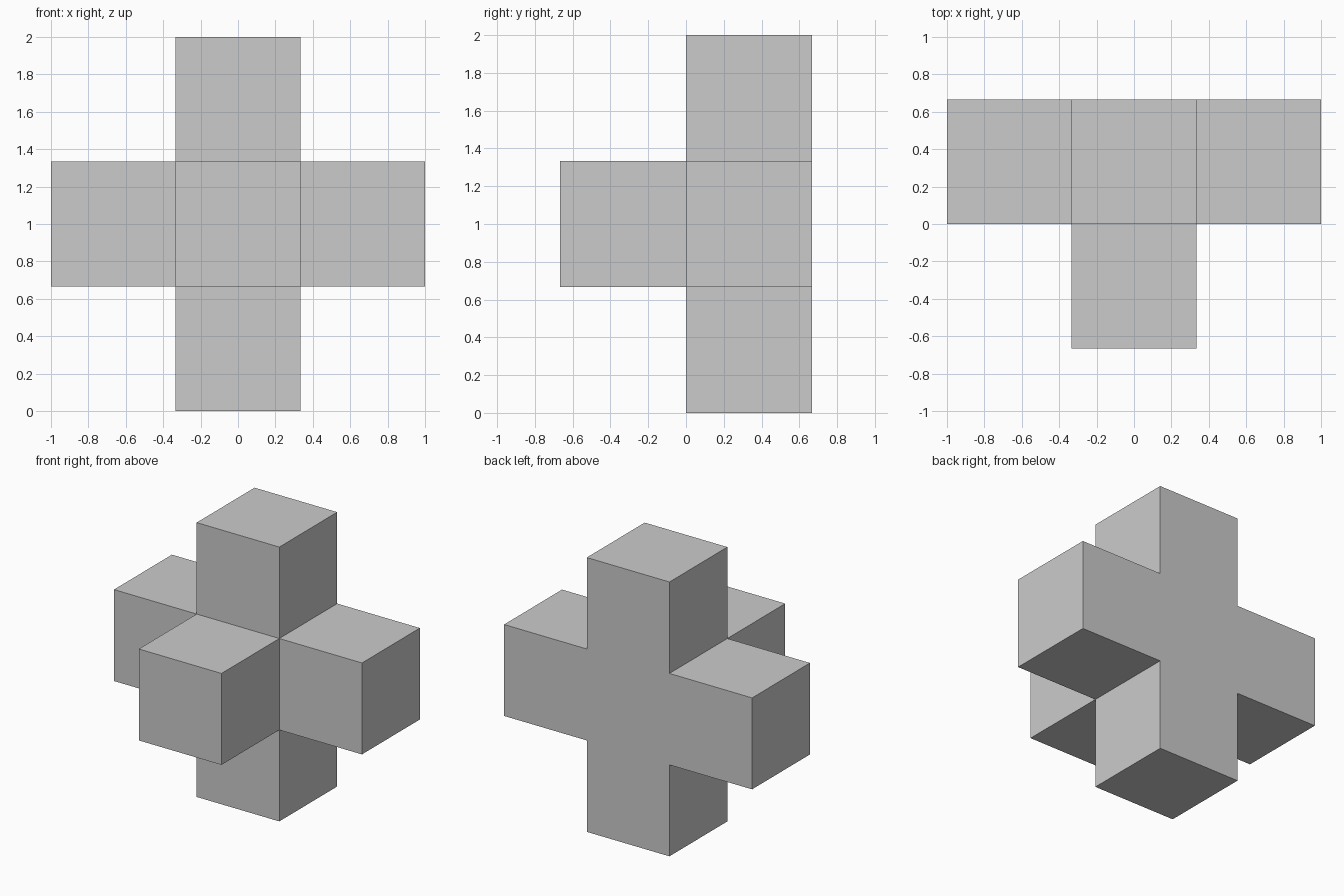
import bpy
import bmesh
from mathutils import Matrix, Vector

if "Cube" in bpy.data.objects:
    bpy.data.objects.remove(bpy.data.objects["Cube"])

S = 2 / 3                      # edge length of every cube
CENTRE = Vector((0, S / 2, 1))  # middle of the core cube

# Core cube
bm = bmesh.new()
bmesh.ops.create_cube(bm, size=S, matrix=Matrix.Translation(CENTRE))

# Five arms: extrude every face of the core except the flat back (+y)
arm_faces = [f for f in bm.faces if f.calc_center_median().y < CENTRE.y + S / 4]
ends = bmesh.ops.extrude_discrete_faces(bm, faces=arm_faces)["faces"]
for face in ends:
    direction = (face.calc_center_median() - CENTRE).normalized()
    bmesh.ops.translate(bm, verts=face.verts[:], vec=direction * S)

bmesh.ops.recalc_face_normals(bm, faces=bm.faces[:])
mesh = bpy.data.meshes.new("five_armed_cross")
bm.to_mesh(mesh)
bm.free()
bpy.context.collection.objects.link(bpy.data.objects.new("five_armed_cross", mesh))
